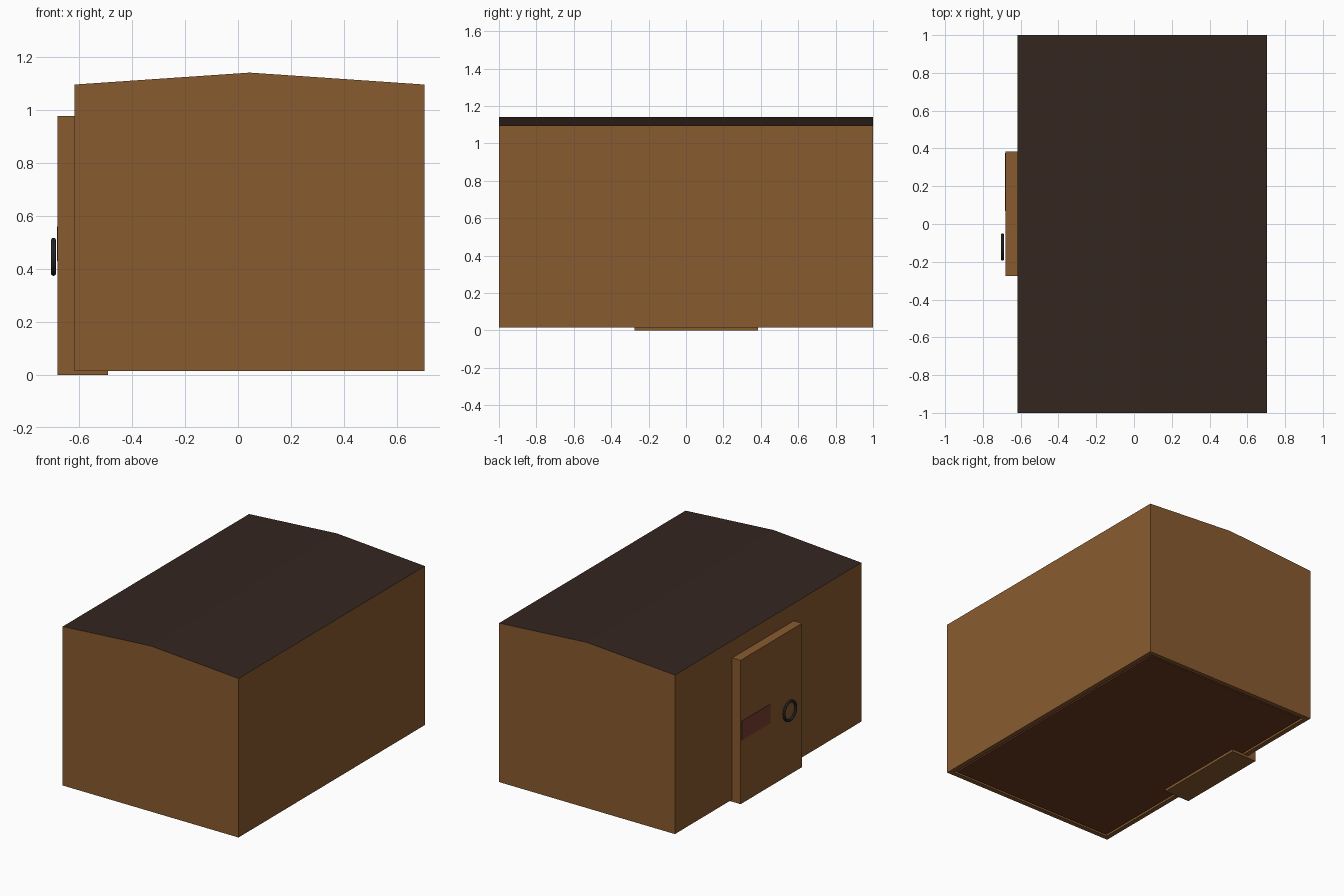
import bpy, bmesh, math
from mathutils import Vector

if "Cube" in bpy.data.objects:
    bpy.data.objects.remove(bpy.data.objects["Cube"])


def material(name, rgb):
    m = bpy.data.materials.new(name)
    m.diffuse_color = (*rgb, 1)
    m.use_nodes = True
    m.node_tree.nodes["Principled BSDF"].inputs["Base Color"].default_value = m.diffuse_color
    return m


wood = material("wood", (0.25, 0.105, 0.028))
roofing = material("roofing", (0.034, 0.019, 0.014))
floor_wood = material("floor_wood", (0.144, 0.041, 0.015))
red_wood = material("red_wood", (0.18, 0.05, 0.03))
iron = material("iron", (0.04, 0.043, 0.047))


def finish(name, bm, *mats):
    bmesh.ops.recalc_face_normals(bm, faces=bm.faces)
    me = bpy.data.meshes.new(name)
    bm.to_mesh(me)
    bm.free()
    for m in mats:
        me.materials.append(m)
    ob = bpy.data.objects.new(name, me)
    bpy.context.collection.objects.link(ob)
    return ob


def box(name, lo, hi, mat):
    lo, hi = Vector(lo), Vector(hi)
    bm = bmesh.new()
    bmesh.ops.create_cube(bm, size=1)
    bmesh.ops.scale(bm, vec=hi - lo, verts=bm.verts)
    bmesh.ops.translate(bm, vec=(lo + hi) / 2, verts=bm.verts)
    return finish(name, bm, mat)


# House shell: gable profile extruded along y, hollowed from below
bm = bmesh.new()
profile = [(-0.617, 0.015), (0.704, 0.015), (0.704, 1.095),
           (0.0435, 1.14), (-0.617, 1.095)]
gable = bm.faces.new([bm.verts.new((x, -1, z)) for x, z in profile])
ext = bmesh.ops.extrude_face_region(bm, geom=[gable])
bmesh.ops.translate(bm, vec=(0, 2, 0),
                    verts=[v for v in ext["geom"] if isinstance(v, bmesh.types.BMVert)])
bmesh.ops.recalc_face_normals(bm, faces=bm.faces)
for f in bm.faces:
    f.material_index = int(f.normal.z > 0.5)
bottom = min(bm.faces, key=lambda f: f.normal.z)
bmesh.ops.inset_region(bm, faces=[bottom], thickness=0.045)
cavity = bmesh.ops.extrude_discrete_faces(bm, faces=[bottom])["faces"][0]
bmesh.ops.translate(bm, vec=(0, 0, 1.04), verts=cavity.verts)
finish("house_shell", bm, wood, roofing)

# Floor panel, just inside the wall rim
box("floor", (-0.572, -0.955, 0.017), (0.659, 0.955, 0.03), floor_wood)

# Door block set through the left wall, with a thin plate on its face
box("door", (-0.68, -0.275, 0), (-0.49, 0.385, 0.977), wood)
box("door_plate", (-0.683, 0.07, 0.43), (-0.675, 0.375, 0.56), red_wood)

# Ring handle
bpy.ops.mesh.primitive_torus_add(major_radius=0.063, minor_radius=0.009,
                                 major_segments=32, minor_segments=10,
                                 location=(-0.696, -0.122, 0.445),
                                 rotation=(0, math.pi / 2, 0))
ring = bpy.context.object
ring.name = "ring_handle"
ring.data.materials.append(iron)
bpy.ops.object.shade_smooth_by_angle()
